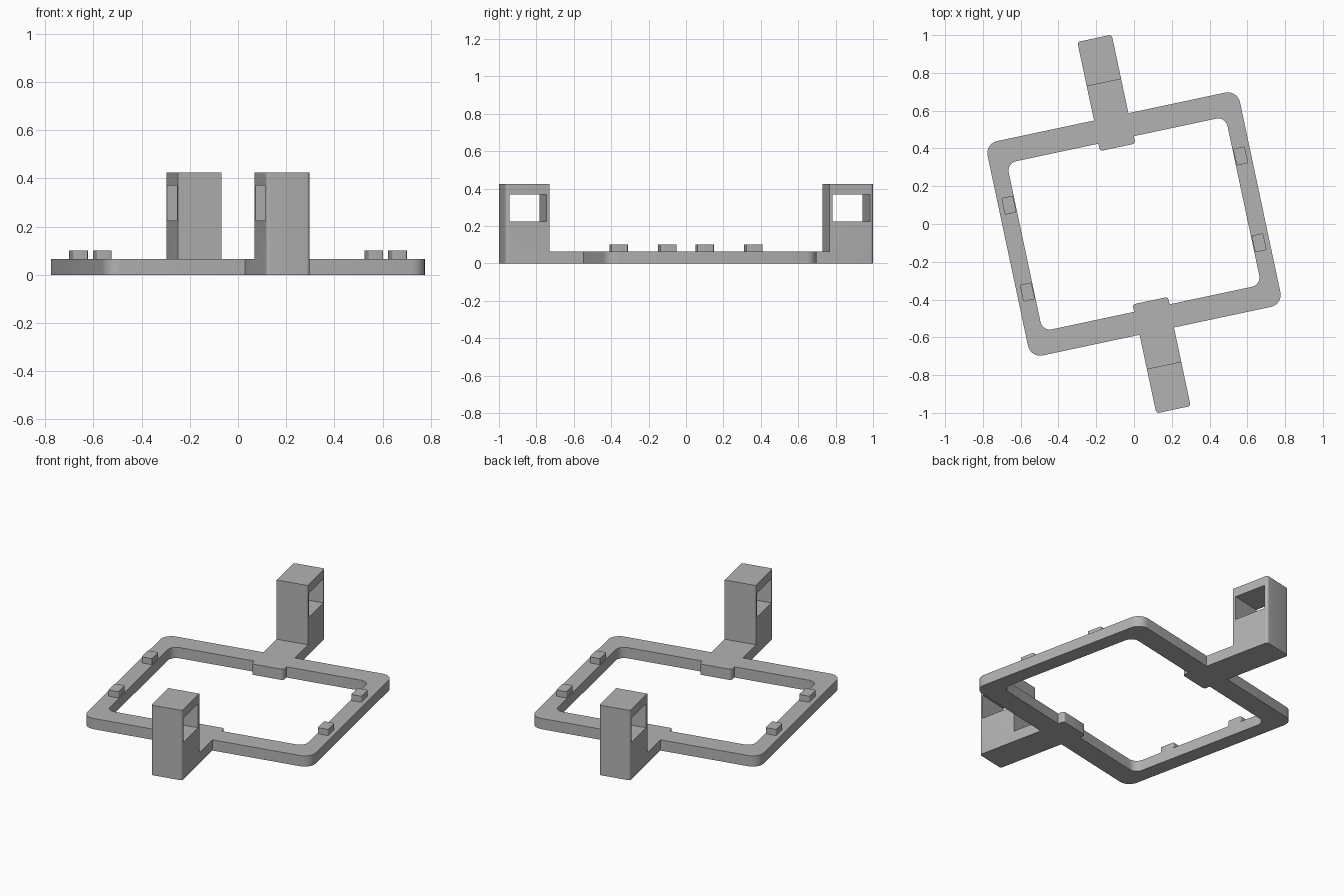
import bpy, bmesh, math
from mathutils import Vector

if "Cube" in bpy.data.objects:
    bpy.data.objects.remove(bpy.data.objects["Cube"])

TILT = math.radians(12)
BASE_Z, PEG_Z, POST_Z = 0.065, 0.102, 0.425

grey = bpy.data.materials.new("grey plastic")
grey.diffuse_color = (0.45, 0.45, 0.45, 1)
grey.use_nodes = True
grey.node_tree.nodes["Principled BSDF"].inputs["Base Color"].default_value = grey.diffuse_color


def fillet(corners, steps=6):
    """Turn (x, y, radius) right-angle corners into a rounded outline."""
    pts = []
    for i, (x, y, r) in enumerate(corners):
        p = Vector((x, y))
        if r == 0:
            pts.append(p)
            continue
        d1 = (Vector(corners[i - 1][:2]) - p).normalized()
        d2 = (Vector(corners[(i + 1) % len(corners)][:2]) - p).normalized()
        for k in range(steps + 1):
            a = math.pi / 2 * k / steps
            pts.append(p + r * (d1 * (1 - math.sin(a)) + d2 * (1 - math.cos(a))))
    return pts


def half_turn(half):
    return half + [(-x, -y, r) for x, y, r in half]


def rect(x0, x1, y0, y1, r_low=0, r_high=0):
    return [(x0, y0, r_low), (x1, y0, r_low), (x1, y1, r_high), (x0, y1, r_high)]


def slab(name, loops, z0, z1, angle=TILT):
    """Extrude outlines (outer edge, then holes) from z0 to z1."""
    bm = bmesh.new()
    edges = []
    for loop in loops:
        vs = [bm.verts.new((p.x, p.y, z0)) for p in fillet(loop)]
        edges += [bm.edges.new((vs[i - 1], vs[i])) for i in range(len(vs))]
    bmesh.ops.triangle_fill(bm, use_beauty=True, edges=edges, normal=(0, 0, 1))
    ext = bmesh.ops.extrude_face_region(bm, geom=bm.faces[:])
    top = [g for g in ext["geom"] if isinstance(g, bmesh.types.BMVert)]
    bmesh.ops.translate(bm, vec=(0, 0, z1 - z0), verts=top)
    bmesh.ops.recalc_face_normals(bm, faces=bm.faces[:])
    mesh = bpy.data.meshes.new(name)
    bm.to_mesh(mesh)
    bm.free()
    mesh.materials.append(grey)
    obj = bpy.data.objects.new(name, mesh)
    bpy.context.collection.objects.link(obj)
    obj.rotation_euler.z = angle
    return obj


def select_only(obj):
    bpy.ops.object.select_all(action='DESELECT')
    obj.select_set(True)
    bpy.context.view_layer.objects.active = obj


# Flat frame with the two arms outside and the two small tabs inside
outer = half_turn([(0.683, 0.58, 0.065), (0.093, 0.58, 0), (0.093, 1.005, 0.015),
                   (-0.093, 1.005, 0.015), (-0.093, 0.58, 0), (-0.683, 0.58, 0.065)])
inner = half_turn([(0.592, 0.455, 0.05), (0.096, 0.455, 0), (0.096, 0.415, 0.015),
                   (-0.096, 0.415, 0.015), (-0.096, 0.455, 0), (-0.592, 0.455, 0.05)])
parts = [slab("base_frame", [outer, inner], 0, BASE_Z)]

# Upright posts at the arm ends, each with a window cut through sideways
for name, turn in (("back_post", 0), ("front_post", math.pi)):
    post = slab(name, [rect(-0.093, 0.093, 0.765, 1.005, 0, 0.015)],
                BASE_Z, POST_Z, TILT + turn)
    cutter = slab("window_cutter", [rect(-0.2, 0.2, 0.782, 0.985)],
                  0.225, 0.37, TILT + turn)
    cutter.hide_render = True
    mod = post.modifiers.new("window", 'BOOLEAN')
    mod.operation, mod.solver, mod.object = 'DIFFERENCE', 'EXACT', cutter
    select_only(post)
    bpy.ops.object.convert(target='MESH')
    bpy.data.objects.remove(cutter)
    parts.append(post)

# Four little pegs on the side rails
for side, sx in (("left", -1), ("right", 1)):
    for end, sy in (("front", -1), ("back", 1)):
        x, y = 0.627 * sx, 0.235 * sy
        parts.append(slab(f"{side}_{end}_peg",
                          [rect(x - 0.031, x + 0.031, y - 0.045, y + 0.045, 0.006, 0.006)],
                          BASE_Z, PEG_Z))

for obj in parts:
    select_only(obj)
    bpy.ops.object.shade_smooth_by_angle(angle=math.radians(30))
